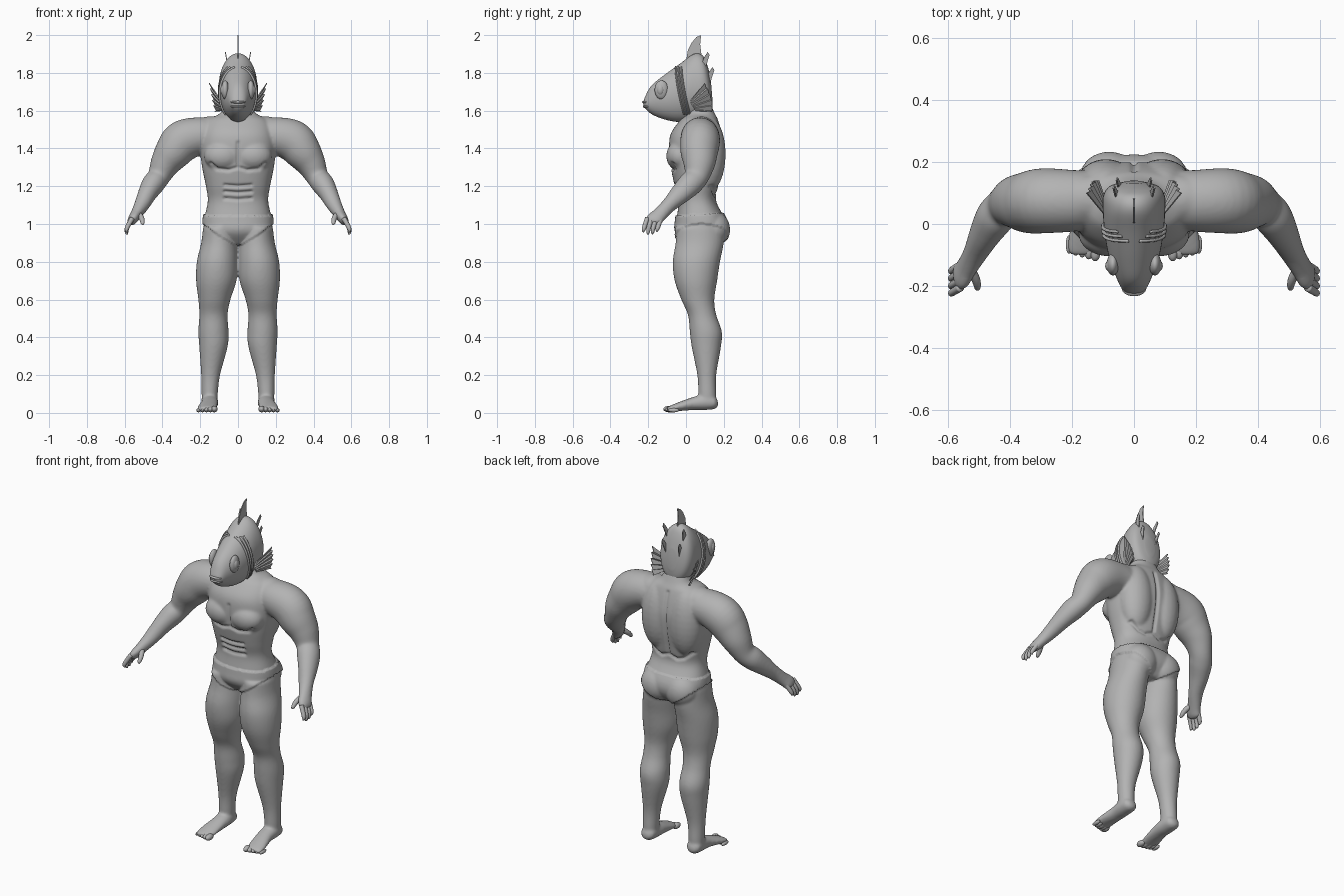
import bpy, bmesh, math
from mathutils import Vector
from mathutils.bvhtree import BVHTree

cube = bpy.data.objects.get("Cube")
if cube:
    bpy.data.objects.remove(cube, do_unlink=True)

grey = bpy.data.materials.new("plain grey")
grey.use_nodes = True
grey.diffuse_color = (0.45, 0.45, 0.45, 1)
grey.node_tree.nodes["Principled BSDF"].inputs["Base Color"].default_value = grey.diffuse_color


def finish(bm, name, smooth=True):
    """Turn a bmesh into a shaded object with the shared material."""
    bmesh.ops.recalc_face_normals(bm, faces=bm.faces)
    mesh = bpy.data.meshes.new(name)
    bm.to_mesh(mesh)
    bm.free()
    mesh.materials.append(grey)
    mesh.polygons.foreach_set("use_smooth", [smooth] * len(mesh.polygons))
    obj = bpy.data.objects.new(name, mesh)
    bpy.context.collection.objects.link(obj)
    return obj


def spline(rows, steps):
    """Catmull-Rom interpolation of rows of numbers."""
    rows = [Vector(r) for r in rows]
    out = []
    for i in range(len(rows) - 1):
        a, b, c, d = rows[max(i - 1, 0)], rows[i], rows[i + 1], rows[min(i + 2, len(rows) - 1)]
        for k in range(steps):
            t = k / steps
            out.append(b + (c - a) * (t / 2) + (a * 2 - b * 5 + c * 4 - d) * (t * t / 2)
                       + (b * 3 - a - c * 3 + d) * (t ** 3 / 2))
    return out + [rows[-1]]


def loft(bm, rings, sides=32, power=1.0):
    """Skin elliptical rings given as (centre, half axis, half axis)."""
    loops = []
    for centre, u, v in rings:
        loop = []
        for i in range(sides):
            angle = math.tau * i / sides
            c, s = math.cos(angle), math.sin(angle)
            c, s = (math.copysign(abs(n) ** power, n) for n in (c, s))
            loop.append(bm.verts.new(centre + u * c + v * s))
        loops.append(loop)
    for low, high in zip(loops, loops[1:]):
        for i in range(sides):
            j = (i + 1) % sides
            bm.faces.new((low[i], low[j], high[j], high[i]))
    bm.faces.new(loops[0])
    bm.faces.new(loops[-1])


def upright(rows, side=1):
    """Rows of height, centre x, half width, front y, back y."""
    return [(Vector((side * x, (f + b) / 2, z)), Vector((w, 0, 0)), Vector((0, (b - f) / 2, 0)))
            for z, x, w, f, b in spline(rows, 5)]


def limb(rows, side=1):
    """Rows of x, y, z, depth radius, thickness radius along a path."""
    path = spline(rows, 5)
    pts = [Vector((side * r[0], r[1], r[2])) for r in path]
    rings = []
    for i, r in enumerate(path):
        along = (pts[min(i + 1, len(pts) - 1)] - pts[max(i - 1, 0)]).normalized()
        u = (Vector((0, 1, 0)) - along * along.y).normalized()
        rings.append((pts[i], u * r[3], along.cross(u) * r[4]))
    return rings


def ball(bm, centre, size):
    made = bmesh.ops.create_uvsphere(bm, u_segments=24, v_segments=16, radius=1)["verts"]
    bmesh.ops.scale(bm, vec=size, verts=made)
    bmesh.ops.translate(bm, vec=centre, verts=made)


def plate(name, faces):
    """Thin fin made of flat polygons."""
    bm = bmesh.new()
    for pts in faces:
        bm.faces.new([bm.verts.new(p) for p in pts])
    bmesh.ops.remove_doubles(bm, verts=bm.verts, dist=0.0005)
    obj = finish(bm, name, False)
    mod = obj.modifiers.new("thickness", "SOLIDIFY")
    mod.thickness, mod.offset = 0.005, 0
    return obj


# Body volumes: torso, arms, legs, feet and muscle masses
torso = [(.90, 0, .10, 0, .17), (.96, 0, .17, -.05, .21), (1.02, 0, .18, -.05, .21),
         (1.12, 0, .16, -.04, .16), (1.2, 0, .17, -.06, .17), (1.3, 0, .19, -.08, .19),
         (1.4, 0, .2, -.09, .2), (1.48, 0, .19, -.08, .19), (1.55, 0, .16, -.03, .17),
         (1.59, 0, .09, .01, .15), (1.66, 0, .07, .02, .12)]
arm = [(.1, .08, 1.46, .09, .09), (.2, .075, 1.465, .1, .1), (.29, .075, 1.44, .105, .11),
       (.34, .07, 1.385, .1, .1), (.385, .07, 1.32, .085, .08), (.42, .055, 1.25, .065, .06),
       (.45, .02, 1.21, .065, .06), (.48, -.03, 1.16, .055, .05), (.51, -.09, 1.1, .04, .04),
       (.54, -.14, 1.05, .04, .03), (.56, -.17, 1.02, .045, .025), (.57, -.18, 1, .03, .015)]
leg = [(.98, .1, .085, -.05, .2), (.9, .1, .095, -.055, .2), (.8, .11, .108, -.07, .18),
       (.7, .115, .107, -.06, .165), (.6, .125, .085, -.025, .15), (.52, .13, .075, .01, .16),
       (.43, .13, .08, .02, .19), (.35, .13, .075, .03, .185), (.2, .145, .05, .06, .16),
       (.1, .15, .043, .065, .16), (.05, .15, .04, .07, .16)]
foot = [(.17, .15, .015, .035, .06), (.15, .15, .04, .02, .09), (.1, .15, .045, .015, .1),
        (.04, .15, .045, .015, .085), (-.03, .16, .05, .01, .06), (-.08, .165, .05, .005, .04),
        (-.1, .165, .04, .01, .03)]
bm = bmesh.new()
loft(bm, upright(torso), 48, 0.85)
for side in (-1, 1):
    loft(bm, limb(arm, side))
    loft(bm, upright(leg, side))
    loft(bm, [(Vector((side * x, y, (low + top) / 2)), Vector((w, 0, 0)), Vector((0, 0, (top - low) / 2)))
              for y, x, w, low, top in spline(foot, 4)])
    ball(bm, (side * .08, -.03, 1.36), (.1, .075, .08))     # chest
    ball(bm, (side * .09, .12, 1.37), (.1, .09, .2))        # back
    ball(bm, (side * .08, .145, .97), (.09, .08, .09))      # buttock
    ball(bm, (side * .14, .08, 1.5), (.12, .08, .07))       # shoulder top
rough = finish(bm, "rough_body")
mod = rough.modifiers.new("fuse", "REMESH")
mod.mode, mod.voxel_size = "VOXEL", 0.0075
mod = rough.modifiers.new("soften", "SMOOTH")
mod.factor, mod.iterations = 0.5, 8
bpy.context.view_layer.update()
graph = bpy.context.evaluated_depsgraph_get()
bm = bmesh.new()
bm.from_mesh(rough.evaluated_get(graph).to_mesh())
bpy.data.objects.remove(rough, do_unlink=True)

# Carved muscle lines (x, z) on the front and back, mirrored by using |x|
front_lines = [[(0, 1.3), (.05, 1.285), (.11, 1.29), (.145, 1.32)], [(0, 1.3), (0, 1.43)]]
front_lines += [[(0, z), (.07, z + .005)] for z in (1.2, 1.165, 1.13)]
back_lines = [[(0, 1.54), (0, 1.17)], [(0, 1.17), (.05, 1.15), (.09, 1.16), (.14, 1.2)]]


def line_distance(p, line):
    best = 1.0
    for a, b in zip(line, line[1:]):
        a, b = Vector(a), Vector(b)
        t = max(0, min(1, (p - a).dot(b - a) / (b - a).length_squared))
        best = min(best, (p - a - (b - a) * t).length)
    return best


bm.normal_update()
moves = []
for v in bm.verts:
    x, y, z = abs(v.co.x), v.co.y, v.co.z
    push = 0
    if x < .2 and z > 1.1 and (y < 0 or y > .1):
        near = min(line_distance(Vector((x, z)), g) for g in (front_lines if y < 0 else back_lines))
        push = -0.011 * math.exp(-(near / .008) ** 2)
    # Briefs stand proud of the skin
    hem = .885 + .125 * min(1, x / .19) ** 1.3
    if x < .25 and hem < z < 1.045 + .06 * max(0, y):
        push = 0.009
    moves.append((v, v.normal * push))
for v, offset in moves:
    v.co += offset
finish(bm, "body")

# Fingers, thumbs and toes
for side, label in ((1, "left"), (-1, "right")):
    bm = bmesh.new()
    for i in range(4):
        y = -.215 + .024 * i
        bend = .012 * abs(i - 1.4)
        loft(bm, limb([(.56, y + .01, 1.03, .013, .013), (.585, y - .005, .985, .012, .012),
                       (.59, y - .01, .95 + bend, .009, .009), (.585, y - .01, .94 + bend, .003, .003)], side), 12)
    loft(bm, limb([(.53, -.14, 1.06, .015, .015), (.51, -.18, 1.03, .014, .014),
                   (.505, -.205, 1.005, .01, .01), (.505, -.21, .995, .003, .003)], side), 12)
    finish(bm, label + "_fingers")
    bm = bmesh.new()
    for i in range(5):
        r = .017 - .0015 * i
        ball(bm, (side * (.125 + .021 * i), -.09 + .006 * i, r + .003), (r, .03, r))
    finish(bm, label + "_toes")

# Fish head: rows of bottom y, z, top y, z, half width
profile = [(-.225, 1.63, -.225, 1.645, .012), (-.21, 1.605, -.218, 1.67, .035),
           (-.17, 1.575, -.185, 1.73, .055), (-.1, 1.55, -.12, 1.785, .08),
           (-.03, 1.54, -.03, 1.85, .095), (.03, 1.55, .04, 1.9, .1),
           (.09, 1.56, .085, 1.895, .1), (.13, 1.6, .11, 1.85, .08), (.14, 1.66, .13, 1.78, .03)]
bm = bmesh.new()
loft(bm, [(Vector((0, (a + c) / 2, (b + d) / 2)), Vector((w, 0, 0)), Vector((0, (c - a) / 2, (d - b) / 2)))
          for a, b, c, d, w in spline(profile, 5)], 40)
skin = BVHTree.FromBMesh(bm)
finish(bm, "fish_head")


def cheek(y, z):
    """Half width of the head at a point on its side."""
    hit = skin.ray_cast(Vector((1, y, z)), Vector((-1, 0, 0)))[0]
    return hit.x if hit else 0.02


# Lips
bm = bmesh.new()
for z, y in ((1.645, -.207), (1.622, -.203)):
    ball(bm, (0, y, z), (.04, .026, .01))
finish(bm, "lips")

# Eyes, gills and side fins
for side, label in ((1, "left"), (-1, "right")):
    bm = bmesh.new()
    x = cheek(-.13, 1.71)
    ball(bm, (side * x, -.13, 1.71), (.02, .036, .05))
    ball(bm, (side * (x + .008), -.135, 1.71), (.017, .02, .03))
    finish(bm, label + "_eye")

    bm = bmesh.new()
    for k in range(3):
        rows = []
        for i in range(12):
            t = i / 11
            y = -.055 + .015 * k + .045 * t ** 1.5
            z = 1.83 - .25 * t
            rows.append((cheek(y, z) + .002, y, z, .005, .008))
        loft(bm, limb(rows, side), 8)
    finish(bm, label + "_gills")

    # Pleated fan fin
    fan = []
    for i in range(11):
        t = i / 10
        pleat = .006 * (-1) ** i
        root = Vector((side * (.085 + pleat / 3), .02 + .03 * t, 1.65 - .05 * t))
        rim = Vector((side * (.147 - .03 * t + pleat), .1 + .04 * math.sin(t * 2), 1.74 - .15 * t + pleat))
        fan.append((root, rim))
    plate(label + "_side_fin", [(a, b, d, c) for (a, b), (c, d) in zip(fan, fan[1:])])

    # Crown spikes
    for name, x, y, z in (("upper", .055, .09, 1.84), ("lower", .045, .115, 1.76)):
        outline = [(-.01, .0), (.005, .04), (.025, .07), (.035, .055), (.025, .025), (.012, -.02)]
        plate(label + "_" + name + "_spike", [[(side * (x + b / 6), y + a, z + b) for a, b in outline]])

# Crest fin on top of the head
crest = [(0, 1.86), (.01, 1.92), (.03, 1.96), (.055, 1.99), (.08, 2), (.075, 1.95), (.085, 1.87)]
plate("crest_fin", [[(0, y, z) for y, z in crest]])
